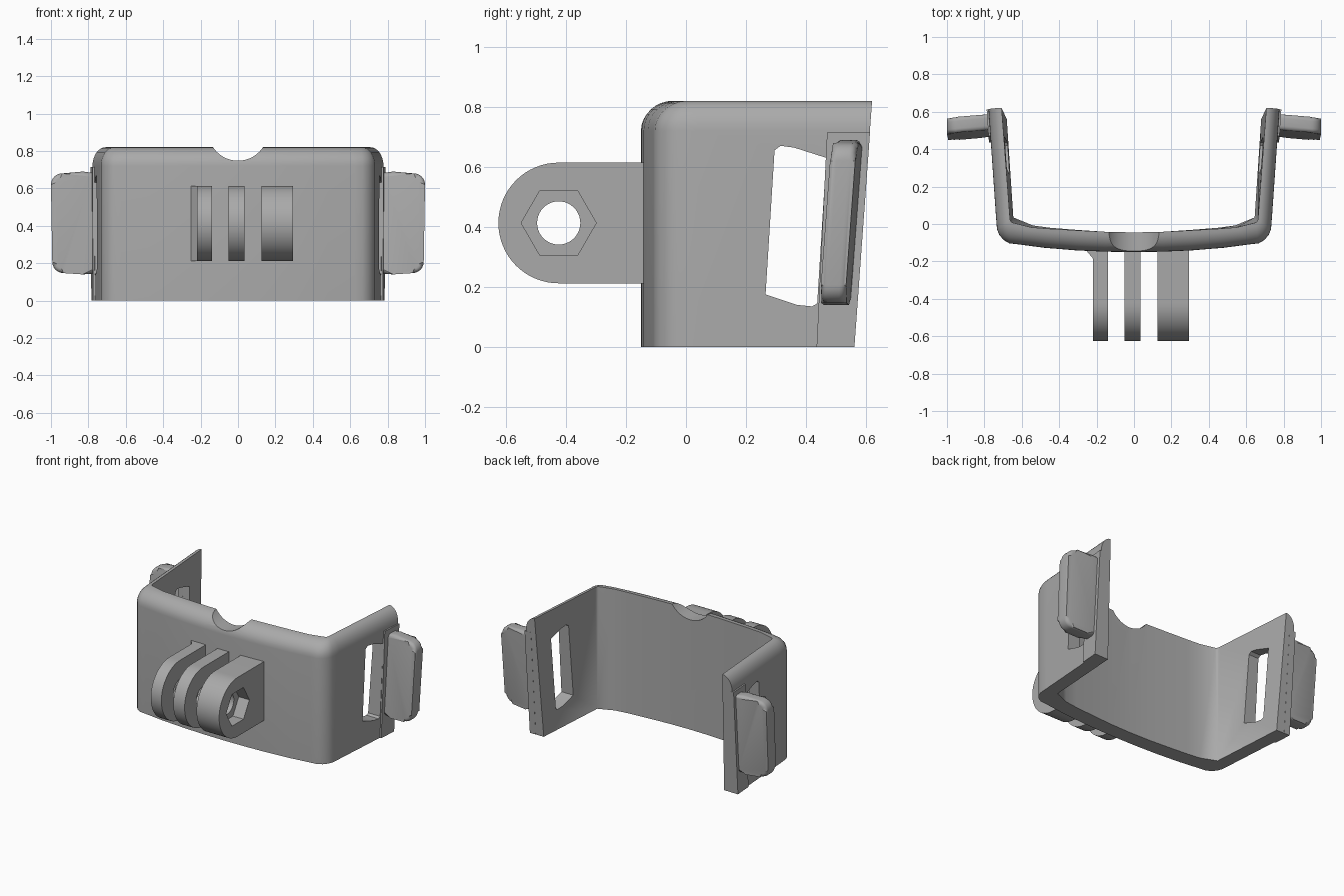
import bpy, bmesh, math
from mathutils import Vector

if "Cube" in bpy.data.objects:
    bpy.data.objects.remove(bpy.data.objects["Cube"])

grey = bpy.data.materials.new("grey plastic")
grey.diffuse_color = (0.40, 0.40, 0.40, 1)
grey.use_nodes = True
grey.node_tree.nodes["Principled BSDF"].inputs["Base Color"].default_value = grey.diffuse_color


def make(name, bm):
    bmesh.ops.remove_doubles(bm, verts=bm.verts, dist=1e-5)
    bmesh.ops.recalc_face_normals(bm, faces=bm.faces)
    me = bpy.data.meshes.new(name)
    bm.to_mesh(me)
    bm.free()
    me.materials.append(grey)
    ob = bpy.data.objects.new(name, me)
    bpy.context.collection.objects.link(ob)
    return ob


def prism(name, points, x0, x1):
    """Extrude a (y, z) outline along x; x0 and x1 are numbers or functions of y."""
    at = lambda x, y: x(y) if callable(x) else x
    bm = bmesh.new()
    a = [bm.verts.new((at(x0, y), y, z)) for y, z in points]
    b = [bm.verts.new((at(x1, y), y, z)) for y, z in points]
    bm.faces.new(a)
    bm.faces.new(b[::-1])
    for i in range(len(a)):
        j = (i + 1) % len(a)
        bm.faces.new((a[i], b[i], b[j], a[j]))
    return make(name, bm)


def circle(cy, cz, r, n, start=0.0, sweep=2 * math.pi):
    full = sweep > 6
    return [(cy + r * math.cos(start + sweep * i / (n if full else n - 1)),
             cz + r * math.sin(start + sweep * i / (n if full else n - 1))) for i in range(n)]


def cut(ob, cutter):
    mod = ob.modifiers.new("cut", 'BOOLEAN')
    mod.operation, mod.solver, mod.object = 'DIFFERENCE', 'EXACT', cutter
    dg = bpy.context.evaluated_depsgraph_get()
    me = bpy.data.meshes.new_from_object(ob.evaluated_get(dg))
    ob.modifiers.clear()
    ob.data = me
    bpy.data.objects.remove(cutter)


def smooth(ob):
    bpy.ops.object.select_all(action='DESELECT')
    ob.select_set(True)
    bpy.context.view_layer.objects.active = ob
    bpy.ops.object.shade_smooth_by_angle(angle=math.radians(30))


# U-shaped bracket: (inner xy, outer xy, inner draft) along the right half
H, R = 0.82, 0.10
half = [((0, -.045), (0, -.15), 0), ((.15, -.042), (.15, -.148), 0),
        ((.3, -.032), (.31, -.141), .02), ((.45, -.02), (.48, -.127), .05),
        ((.54, -.008), (.625, -.108), .1)]
for deg in (-70, -50, -30, -12):
    a = math.radians(deg)
    half.append(((.645, .035), (.63 + .105 * math.cos(a), -.005 + .105 * math.sin(a)), .2))
half += [((.645, .035), (.738, .04), .2), ((.68, .56), (.774, .56), .25)]
stations = [((-i[0], i[1]), (-o[0], o[1]), d) for i, o, d in half[:0:-1]] + half

bm = bmesh.new()
rings = []
for k, (inner, outer, draft) in enumerate(stations):
    i, o = Vector(inner), Vector(outer)
    ridge = i.lerp(o, draft)
    section = [(i, 0), (o, 0)]
    for s in range(9):
        a = math.pi / 2 * s / 8
        section.append((ridge.lerp(o, math.cos(a)), H - R + R * math.sin(a)))
    side = -1 if k == 0 else 1
    lean = .073 if k in (0, len(stations) - 1) else 0
    rings.append([bm.verts.new((p.x + side * lean * z * .07, p.y + lean * z, z)) for p, z in section])
for a, b in zip(rings, rings[1:]):
    n = len(a)
    for j in range(n):
        bm.faces.new((a[j], a[(j + 1) % n], b[(j + 1) % n], b[j]))
bm.faces.new(rings[0])
bm.faces.new(rings[-1][::-1])
bracket = make("bracket", bm)

# Slots through both arms
slot = [(.265, .175), (.295, .655), (.315, .67), (.36, .664), (.467, .63), (.437, .145), (.42, .135), (.37, .14)]
cut(bracket, prism("slot_cutter", slot, -1, 1))

# Round notch in the front top edge
bm = bmesh.new()
bmesh.ops.create_cone(bm, cap_ends=True, segments=64, radius1=.16, radius2=.16, depth=.5)
for v in bm.verts:
    v.co = (v.co.x, v.co.z - .1, v.co.y + .908)
cut(bracket, make("notch_cutter", bm))
smooth(bracket)

# Raised end ribs and finger tabs on each arm
rib = [(.435, 0), (.561, 0), (.613, .715), (.47, .715)]
for name, s in (("right", 1), ("left", -1)):
    prism(name + "_end_rib", rib, s * .74, lambda y: s * (.745 + .07 * y))
    bm = bmesh.new()
    r = .06
    outline = [(.76, .145), (.83, .14)]
    outline += circle(.993 - r, .147 + r, r, 7, -math.pi / 2, math.pi / 2)
    outline += circle(1.0 - r, .68 - r, r, 7, 0, math.pi / 2)
    outline += [(.83, .69), (.76, .68)]
    a = [bm.verts.new((s * x, -.042, z)) for x, z in outline]
    b = [bm.verts.new((s * x, .042, z)) for x, z in outline]
    caps = [bm.faces.new(a), bm.faces.new(b[::-1])]
    for i in range(len(a)):
        j = (i + 1) % len(a)
        bm.faces.new((a[i], b[i], b[j], a[j]))
    edges = {e for f in caps for e in f.edges}
    bmesh.ops.bevel(bm, geom=list(edges), offset=.022, segments=4, profile=.5, affect='EDGES')
    for v in bm.verts:
        v.co.y += .495 + .075 * v.co.z - .09 * (abs(v.co.x) - .78)
    smooth(make(name + "_tab", bm))

# Mounting fingers with a pivot hole
CY, CZ = -.424, .413
lug = [(-.11, CZ + .201)] + circle(CY, CZ, .201, 33, math.pi / 2, math.pi) + [(-.11, CZ - .201)]
for name, x0, x1 in (("left_finger", -.22, -.14), ("middle_finger", -.05, .035), ("right_finger", .125, .295)):
    finger = prism(name, lug, x0, x1)
    cut(finger, prism("hole_cutter", circle(CY, CZ, .072, 40), -.5, .5))
    if name == "right_finger":
        # Hexagonal nut pocket
        cut(finger, prism("nut_cutter", circle(CY, CZ, .125, 6), .215, .4))
    smooth(finger)

# Wedge where the left finger meets the front
bm = bmesh.new()
lo, hi = [[bm.verts.new((x, y, z)) for x, y in ((-.25, -.13), (-.25, -.148), (-.219, -.185), (-.219, -.13))]
          for z in (CZ - .2, CZ + .2)]
bm.faces.new(lo)
bm.faces.new(hi[::-1])
for i in range(4):
    bm.faces.new((lo[i], hi[i], hi[(i + 1) % 4], lo[(i + 1) % 4]))
make("finger_wedge", bm)
